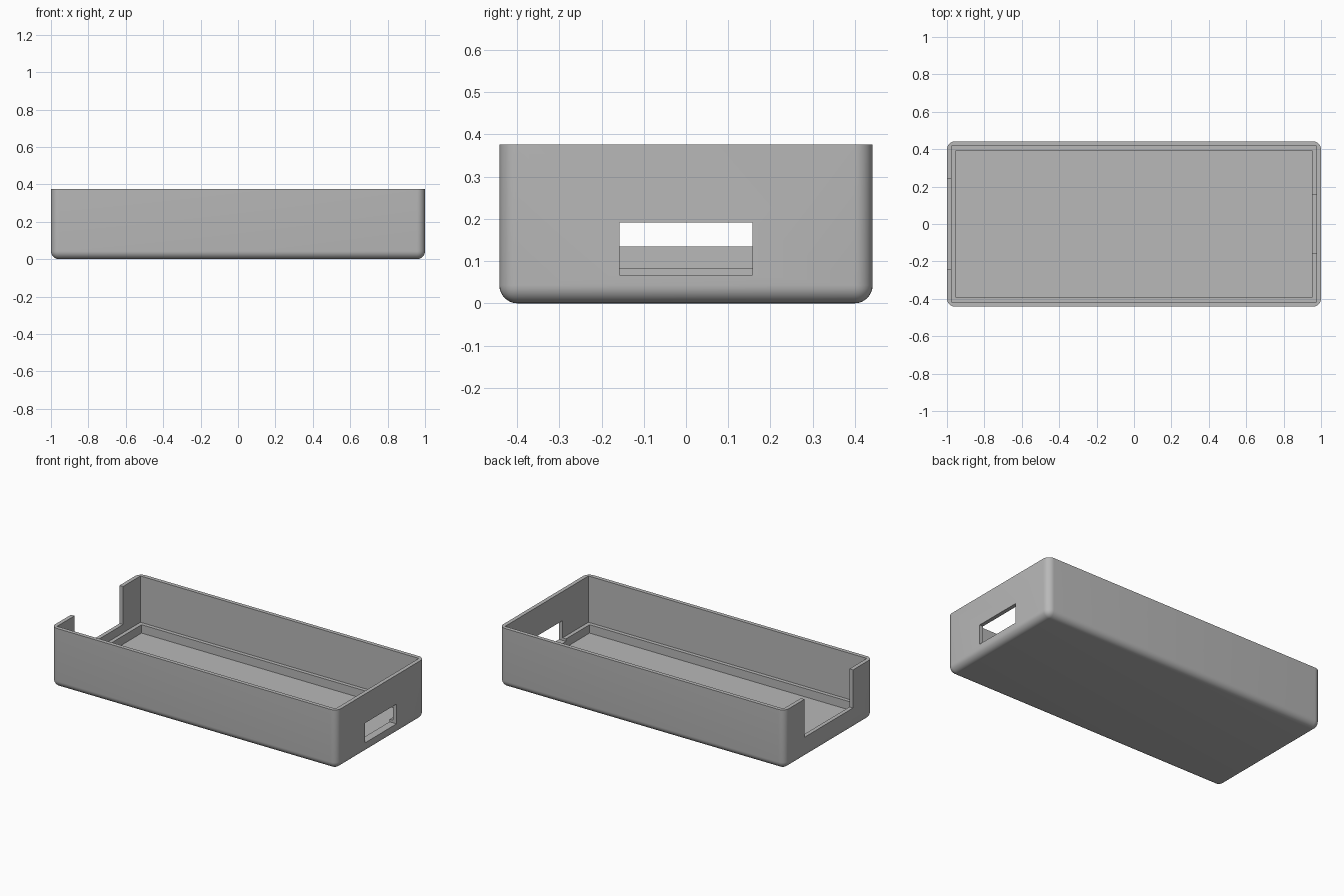
import bpy
import bmesh
from mathutils import Matrix, Vector

cube = bpy.data.objects.get("Cube")
if cube:
    bpy.data.objects.remove(cube, do_unlink=True)

HX, HY, H = 1.0, 0.442, 0.376      # outer half sizes and height
WALL, LEDGE = 0.025, 0.024         # wall thickness and ledge width
FLOOR, LEDGE_Z = 0.03, 0.083       # floor and ledge heights
RADIUS = 0.043                     # rounding of the outer edges


def make_box(name, lo, hi, radius=0):
    """Box between two corners; radius rounds every edge except the top rim."""
    lo, hi = Vector(lo), Vector(hi)
    bm = bmesh.new()
    bmesh.ops.create_cube(bm, size=1)
    bmesh.ops.transform(bm, verts=bm.verts, matrix=Matrix.Translation((lo + hi) / 2)
                        @ Matrix.Diagonal((*(hi - lo), 1)))
    if radius:
        edges = [e for e in bm.edges if any(v.co.z < hi.z - 0.01 for v in e.verts)]
        bmesh.ops.bevel(bm, geom=edges, offset=radius, segments=8,
                        profile=0.5, affect='EDGES')
    mesh = bpy.data.meshes.new(name)
    bm.to_mesh(mesh)
    bm.free()
    obj = bpy.data.objects.new(name, mesh)
    bpy.context.collection.objects.link(obj)
    return obj


# Plain grey plastic
grey = bpy.data.materials.new("grey_plastic")
grey.use_nodes = True
color = (0.48, 0.48, 0.48, 1)
grey.diffuse_color = color
grey.node_tree.nodes["Principled BSDF"].inputs["Base Color"].default_value = color

# Rounded tray body
tray = make_box("tray", (-HX, -HY, 0), (HX, HY, H), RADIUS)
tray.data.materials.append(grey)

# Cavity above the ledge, recess down to the floor, port window, end notch
ix, iy = HX - WALL, HY - WALL
rx, ry = ix - LEDGE, iy - LEDGE
cutters = [
    make_box("cavity_cutter", (-ix, -iy, LEDGE_Z), (ix, iy, H + 0.1)),
    make_box("recess_cutter", (-rx, -ry, FLOOR), (rx, ry, H + 0.05)),
    make_box("window_cutter", (rx - 0.02, -0.158, 0.067), (HX + 0.1, 0.158, 0.192)),
    make_box("notch_cutter", (-HX - 0.1, -0.243, 0.135), (-ix + 0.02, 0.243, H + 0.15)),
]

bpy.ops.object.select_all(action='DESELECT')
bpy.context.view_layer.objects.active = tray
tray.select_set(True)
for cutter in cutters:
    cutter.hide_render = True
    mod = tray.modifiers.new(cutter.name, 'BOOLEAN')
    mod.operation = 'DIFFERENCE'
    mod.solver = 'EXACT'
    mod.object = cutter
    bpy.ops.object.modifier_apply(modifier=mod.name)
    bpy.data.objects.remove(cutter, do_unlink=True)

bpy.ops.object.shade_smooth_by_angle(angle=0.52)
